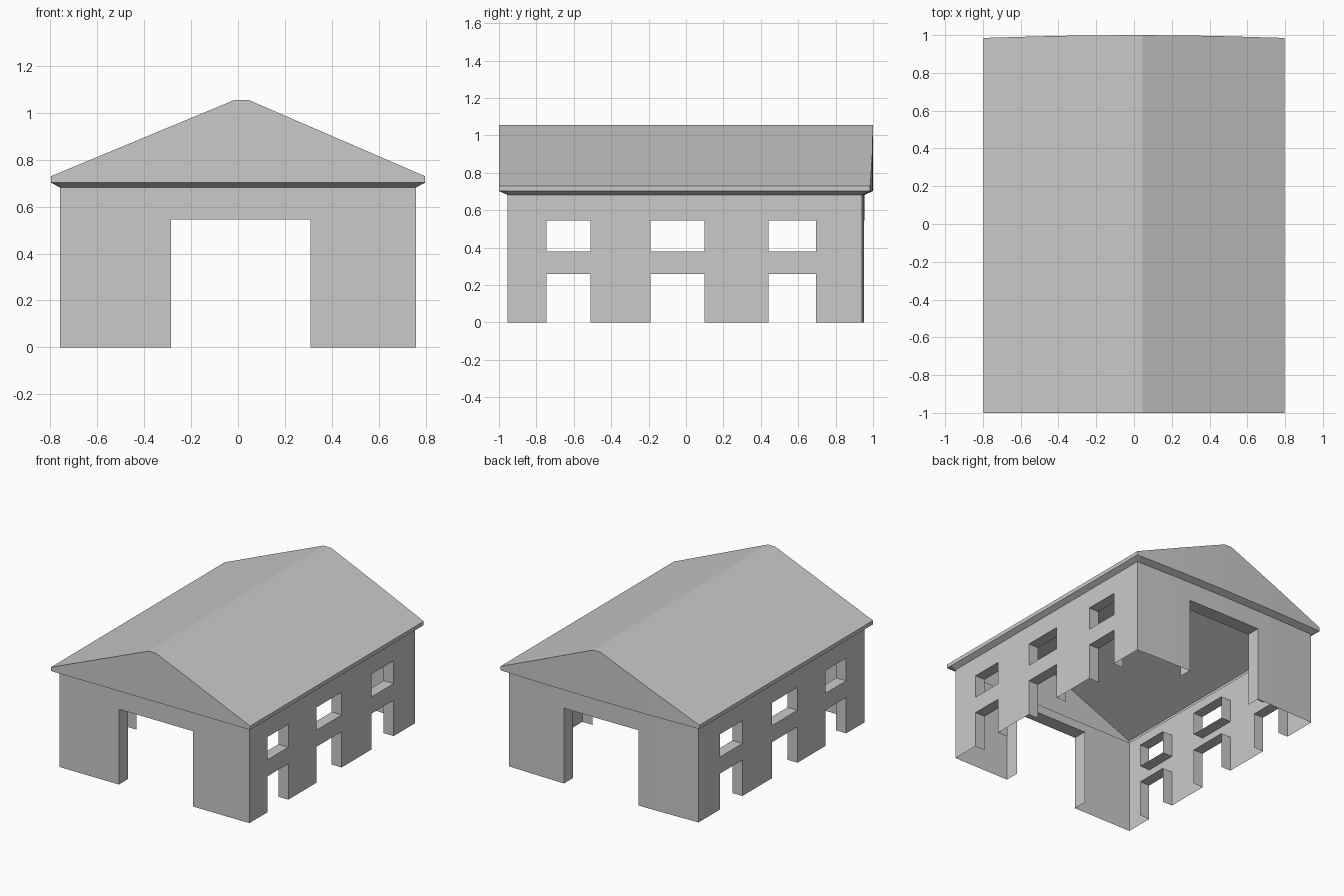
import bpy
import bmesh

cube = bpy.data.objects.get("Cube")
if cube:
    bpy.data.objects.remove(cube, do_unlink=True)

GREY = (0.59, 0.59, 0.59, 1.0)
grey = bpy.data.materials.new("plain grey")
grey.use_nodes = True
grey.diffuse_color = GREY
grey.node_tree.nodes["Principled BSDF"].inputs["Base Color"].default_value = GREY

WALL_X, WALL_Y, WALL_TOP = 0.76, 0.955, 0.682
EAVE_X, EAVE_LOW, EAVE_TOP = 0.797, 0.702, 0.73
RIDGE_L, RIDGE_R, RIDGE_Z = -0.015, 0.045, 1.055
SIDE_REVEAL, GATE_REVEAL = 0.68, 0.852  # where the opening linings end


def loft(name, sections):
    """Skin a row of (x, [(y, z), ...]) rings and cap both ends."""
    bm = bmesh.new()
    rings = [[bm.verts.new((x, y, z)) for y, z in ring] for x, ring in sections]
    count = len(rings[0])
    for a, b in zip(rings, rings[1:]):
        for i in range(count):
            j = (i + 1) % count
            bm.faces.new((a[i], a[j], b[j], b[i]))
    bm.faces.new(rings[0])
    bm.faces.new(rings[-1])
    bmesh.ops.recalc_face_normals(bm, faces=bm.faces)
    mesh = bpy.data.meshes.new(name)
    bm.to_mesh(mesh)
    bm.free()
    mesh.materials.append(grey)
    obj = bpy.data.objects.new(name, mesh)
    bpy.context.collection.objects.link(obj)
    return obj


def rect(y0, y1, z0, z1):
    return [(y0, z0), (y1, z0), (y1, z1), (y0, z1)]


def pocket(target, x0, x1, *sides):
    """Sink a box-shaped recess into the target."""
    cutter = loft("pocket_cutter", [(x, rect(*sides)) for x in (x0, x1)])
    cutter.hide_render = True
    mod = target.modifiers.new("opening", "BOOLEAN")
    mod.operation = "DIFFERENCE"
    mod.solver = "EXACT"
    mod.object = cutter
    bpy.context.view_layer.objects.active = target
    bpy.ops.object.modifier_apply(modifier=mod.name)
    bpy.data.objects.remove(cutter, do_unlink=True)


def remove_faces(obj, rule):
    """Open up a solid by deleting faces that match a rule on centre and normal."""
    bm = bmesh.new()
    bm.from_mesh(obj.data)
    doomed = [f for f in bm.faces if rule(f.calc_center_median(), f.normal)]
    bmesh.ops.delete(bm, geom=doomed, context="FACES")
    bm.to_mesh(obj.data)
    bm.free()


def bow(x):
    """The back bulges slightly toward its middle."""
    return 0.024 * x * x


def roof_height(x):
    if x < RIDGE_L:
        t = (x + EAVE_X) / (RIDGE_L + EAVE_X)
    elif x > RIDGE_R:
        t = (EAVE_X - x) / (EAVE_X - RIDGE_R)
    else:
        t = 1
    return EAVE_TOP + (RIDGE_Z - EAVE_TOP) * t


# Walls: a block with a gently bowed back
wall_xs = (-WALL_X, -0.4, 0, 0.4, WALL_X)
walls = loft("walls", [(x, rect(-WALL_Y, WALL_Y - bow(x), 0, WALL_TOP)) for x in wall_xs])

# Large gateways in front and back
for y0, y1 in ((-2, -GATE_REVEAL), (GATE_REVEAL, 2)):
    pocket(walls, -0.285, 0.31, y0, y1, -0.1, 0.545)

# Side doorways with a window above each
for x0, x1 in ((-2, -SIDE_REVEAL), (SIDE_REVEAL, 2)):
    for y0, y1 in ((-0.747, -0.51), (-0.19, 0.1), (0.44, 0.695)):
        for z0, z1 in ((-0.1, 0.26), (0.38, 0.545)):
            pocket(walls, x0, x1, y0, y1, z0, z1)


def wall_waste(c, n):
    """Floor, ceiling and the blind ends of the recesses."""
    if c.z < 0.001 or c.z > WALL_TOP - 0.001:
        return True
    side_end = abs(n.x) > 0.9 and abs(abs(c.x) - SIDE_REVEAL) < 0.005
    gate_end = abs(n.y) > 0.9 and abs(abs(c.y) - GATE_REVEAL) < 0.005
    return side_end or gate_end


remove_faces(walls, wall_waste)

# Gabled roof with sloping soffit, open underneath to the room
roof_sections = []
for x in (-EAVE_X, -WALL_X, -0.4, RIDGE_L, RIDGE_R, 0.4, WALL_X, EAVE_X):
    back, top = 1 - bow(x), roof_height(x)
    soffit = EAVE_LOW if abs(x) > WALL_X else WALL_TOP
    roof_sections.append((x, [(-1, EAVE_LOW), (-WALL_Y, soffit), (WALL_Y - bow(x), soffit),
                              (back, EAVE_LOW), (back, top), (-1, top)]))
roof = loft("roof", roof_sections)
remove_faces(roof, lambda c, n: n.z < -0.5 and abs(c.x) < WALL_X and abs(c.y) < 0.9)
